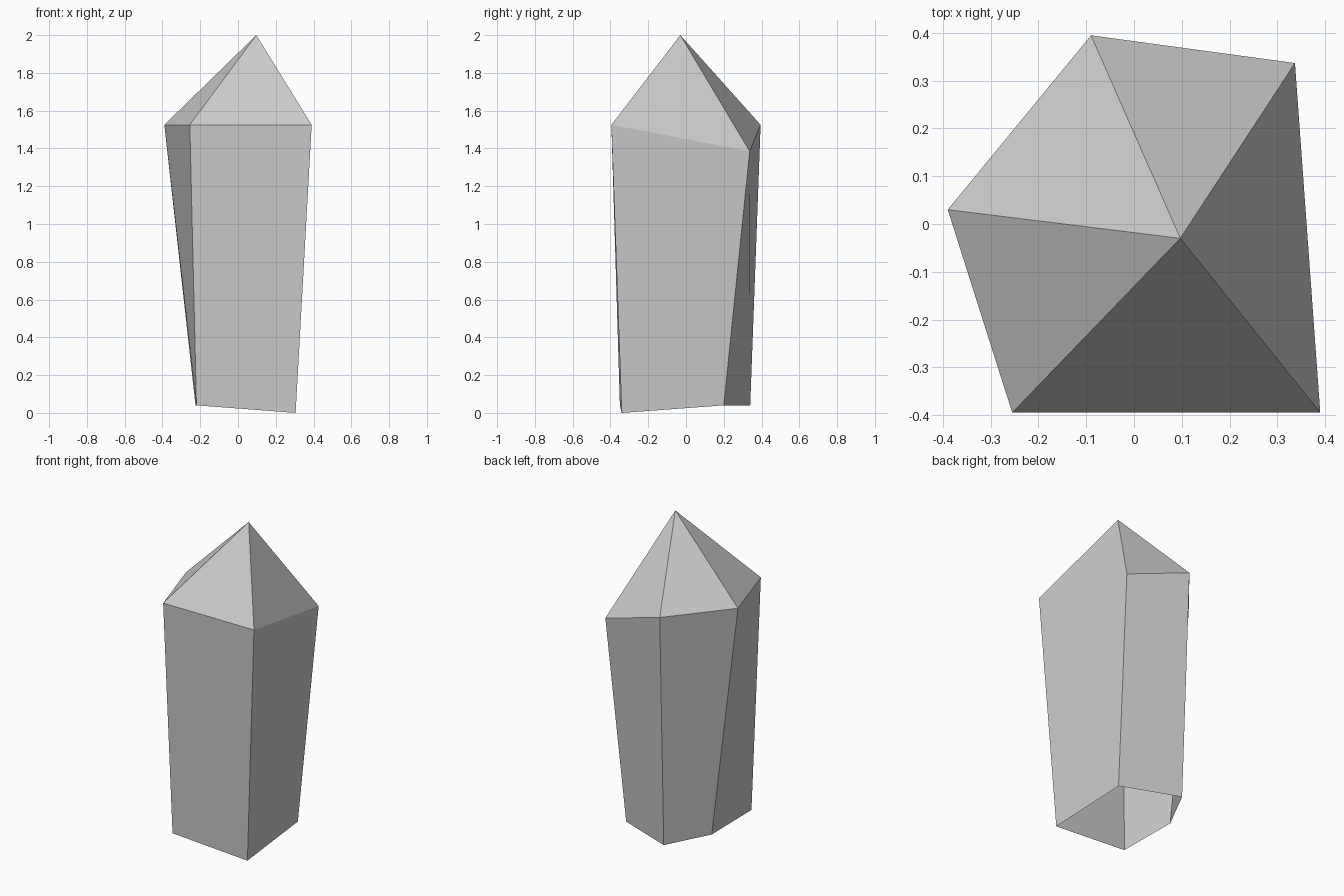
import bpy
import bmesh

if "Cube" in bpy.data.objects:
    bpy.data.objects.remove(bpy.data.objects["Cube"])

# Matching five-point outlines, counter-clockwise from the left corner
shoulder = [(-0.39, 0.03, 1.525), (-0.255, -0.395, 1.525), (0.39, -0.395, 1.525),
            (0.337, 0.337, 1.385), (-0.09, 0.395, 1.525)]
base = [(-0.225, 0.06, 0.04), (-0.22, -0.35, 0.04), (0.305, -0.34, 0.0),
        (0.285, 0.20, 0.04), (-0.08, 0.34, 0.04)]
tip = (0.097, -0.03, 2.0)

bm = bmesh.new()
upper = [bm.verts.new(p) for p in shoulder]
lower = [bm.verts.new(p) for p in base]
apex = bm.verts.new(tip)

# Tapered sides and pointed cap; the underside is open
for i in range(5):
    j = (i + 1) % 5
    bm.faces.new((upper[i], lower[i], lower[j], upper[j]))
    bm.faces.new((upper[i], upper[j], apex))

mesh = bpy.data.meshes.new("crystal")
bm.to_mesh(mesh)
bm.free()
crystal = bpy.data.objects.new("crystal", mesh)
bpy.context.collection.objects.link(crystal)
